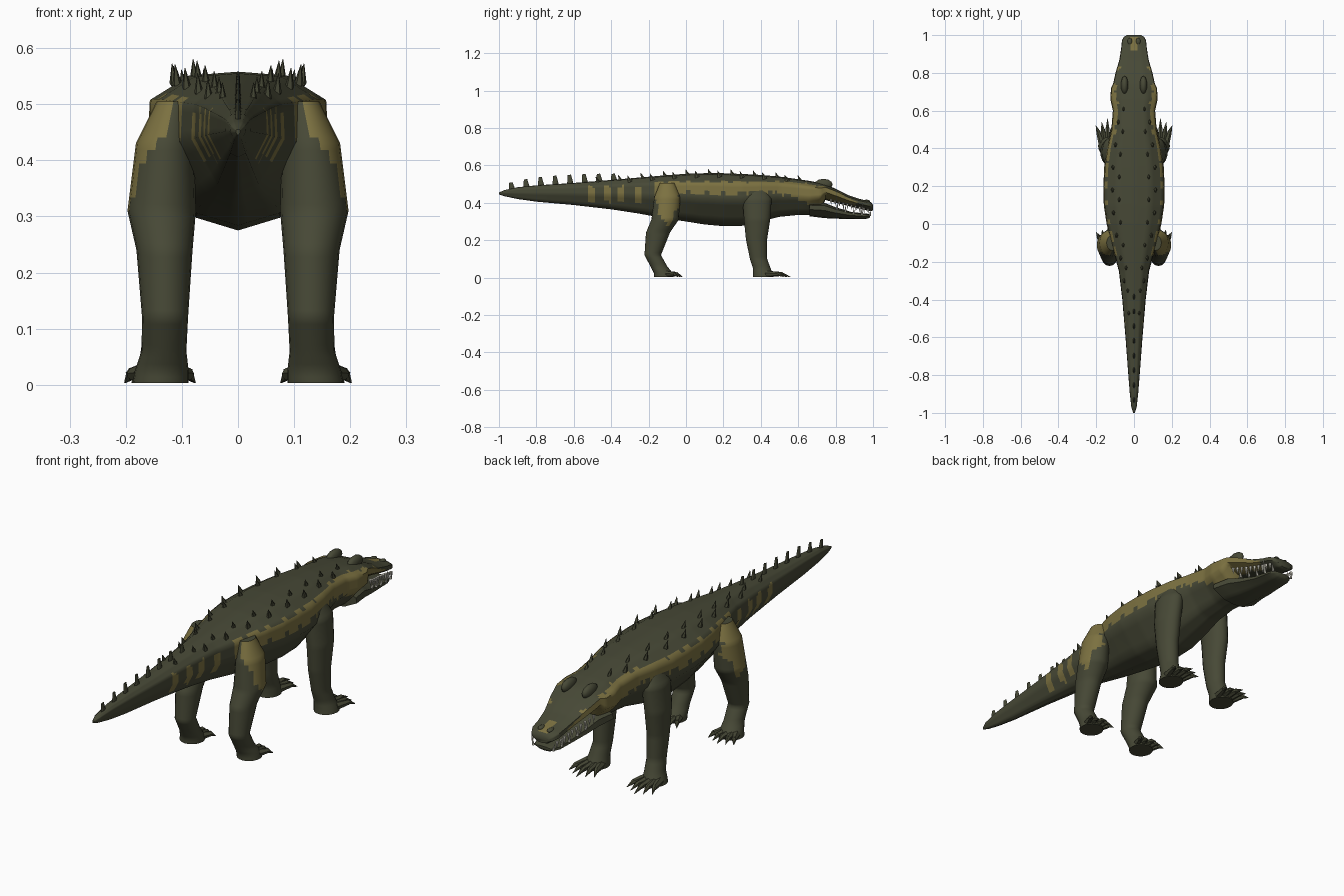
import bpy, bmesh, math
from mathutils import Vector, Matrix

cube = bpy.data.objects.get("Cube")
if cube:
    bpy.data.objects.remove(cube, do_unlink=True)


def material(name, rgb):
    m = bpy.data.materials.new(name)
    m.use_nodes = True
    m.diffuse_color = (*rgb, 1)
    bsdf = next(n for n in m.node_tree.nodes if n.type == 'BSDF_PRINCIPLED')
    bsdf.inputs["Base Color"].default_value = (*rgb, 1)
    bsdf.inputs["Roughness"].default_value = 0.8
    return m


HIDE = material("dark olive hide", (0.063, 0.066, 0.037))
BAND = material("light olive band", (0.2, 0.165, 0.052))
TOOTH = material("ivory tooth", (0.75, 0.73, 0.62))


def finish(bm, name, mats, rule=None, angle=60):
    bmesh.ops.recalc_face_normals(bm, faces=bm.faces)
    if rule:
        for f in bm.faces:
            f.material_index = int(rule(*f.calc_center_median()))
    me = bpy.data.meshes.new(name)
    bm.to_mesh(me)
    bm.free()
    for m in mats:
        me.materials.append(m)
    ob = bpy.data.objects.new(name, me)
    bpy.context.collection.objects.link(ob)
    bpy.ops.object.select_all(action='DESELECT')
    ob.select_set(True)
    bpy.context.view_layer.objects.active = ob
    bpy.ops.object.shade_smooth_by_angle(angle=math.radians(angle))
    return ob


def resample(rows, step):
    """Insert linear in-between rows so no gap in the first value exceeds step."""
    out = [rows[0]]
    for a, b in zip(rows, rows[1:]):
        n = max(1, math.ceil(abs(b[0] - a[0]) / step))
        out += [tuple(p + (q - p) * i / n for p, q in zip(a, b)) for i in range(1, n + 1)]
    return out


def interp(t, pts):
    for a, b in zip(pts, pts[1:]):
        if t <= b[0]:
            k = max(0, (t - a[0]) / (b[0] - a[0]))
            return a[1] + (b[1] - a[1]) * k
    return pts[-1][1]


def loft(name, rows, step, ring, mats, rule=None):
    bm = bmesh.new()
    rings = [[bm.verts.new(p) for p in ring(*r)] for r in resample(rows, step)]
    n = len(rings[0])
    for a, b in zip(rings, rings[1:]):
        for i in range(n):
            j = (i + 1) % n
            bm.faces.new((a[i], a[j], b[j], b[i]))
    bm.faces.new(rings[0])
    bm.faces.new(rings[-1])
    return finish(bm, name, mats, rule)


def spike(bm, base, tip, r, tip_r=0.0, squash=1.0, sides=6):
    """Tapered spike from base to tip, squashed along world x when asked."""
    base, tip = Vector(base), Vector(tip)
    d = tip - base
    rot = Vector((0, 0, 1)).rotation_difference(d).to_matrix().to_4x4()
    mat = Matrix.Translation((base + tip) / 2) @ Matrix.Diagonal((squash, 1, 1, 1)) @ rot
    bmesh.ops.create_cone(bm, cap_ends=True, segments=sides, radius1=r,
                          radius2=tip_r, depth=d.length, matrix=mat)


# Cross-section: (fraction of half width, fraction of height down from the top)
SECTION = [(0, 0), (.54, .025), (.97, .18), (1, .5), (.46, .92), (0, 1)]


def body_ring(y, w, top, bottom):
    half = []
    for (a, b), (c, d) in zip(SECTION, SECTION[1:]):
        half += [(a + (c - a) * k / 4, b + (d - b) * k / 4) for k in range(4)]
    half.append(SECTION[-1])
    pts = half + [(-a, b) for a, b in reversed(half[1:-1])]
    return [(a * w, y, top - b * (top - bottom)) for a, b in pts]


# Trunk, tail and upper jaw: y, half width, top, bottom
BODY = [(-1, .004, .455, .445), (-.97, .014, .468, .435), (-.9, .022, .483, .42),
        (-.8, .03, .493, .406), (-.6, .045, .506, .388), (-.4, .062, .522, .365),
        (-.25, .08, .535, .342), (-.12, .115, .546, .318), (0, .145, .555, .3),
        (.1, .16, .558, .284), (.2, .162, .558, .275), (.3, .158, .554, .277),
        (.4, .143, .549, .3), (.5, .12, .54, .325), (.6, .112, .526, .335),
        (.66, .125, .517, .335), (.72, .122, .505, .36), (.745, .11, .498, .415),
        (.8, .098, .475, .4), (.87, .077, .44, .382), (.93, .068, .42, .367),
        (.97, .064, .411, .358), (.99, .054, .402, .355), (1, .038, .388, .36)]
HEAD_LOW = [(.56, .44), (.61, .42), (.66, .385), (.72, .39), (.8, .4), (.92, .385)]
HEAD_HIGH = [(.56, .512), (.66, .5), (.72, .49), (.8, .462), (.92, .402)]


def body_paint(x, y, z):
    wig = .006 * math.sin(y * 70) + .004 * math.sin(y * 131)
    if y > .915:
        return abs(x) < .02 and z > .395 and y < .99
    if y > .56:
        return abs(x) > .035 and interp(y, HEAD_LOW) + wig < z < interp(y, HEAD_HIGH) + wig / 2
    if y > -.17:
        low = interp(y, [(-.17, .42), (0, .455), (.2, .445), (.4, .465), (.56, .44)])
        return low + wig < z < .513 + wig / 2 and abs(x) > .05
    # Broken bars along the tail
    bars = ((-.5, .016), (-.42, .02), (-.345, .022), (-.255, .016))
    return any(abs(y - c + wig * .5) < w for c, w in bars) and .4 < z - wig < .485


loft("body", BODY, .0125, body_ring, [HIDE, BAND], body_paint)

# Lower jaw
JAW = [(.66, .112, .4, .328), (.74, .098, .4, .318), (.8, .084, .376, .315),
       (.88, .066, .352, .313), (.95, .058, .343, .312), (.975, .05, .341, .316),
       (.985, .034, .338, .324)]
loft("lower_jaw", JAW, .03, body_ring, [HIDE])

# Teeth along both jaws, with a few long fangs
teeth = bmesh.new()
for s in (-1, 1):
    for i in range(10):
        y = .775 + i * .022
        w = interp(y, [(r[0], r[1]) for r in BODY]) * .93
        z = interp(y, [(r[0], r[3]) for r in BODY]) + .012
        length = .042 if i in (3, 7) else .03
        spike(teeth, (s * w, y, z), (s * w * 1.02, y + .002, z - length), .007)
        if i % 2:
            jw = interp(y, [(r[0], r[1]) for r in JAW])
            jz = interp(y, [(r[0], r[2]) for r in JAW]) - .01
            tall = .065 if i == 7 else .035
            spike(teeth, (s * jw * .95, y + .011, jz), (s * jw * 1.12, y + .013, jz + tall), .006)
finish(teeth, "teeth", [TOOTH], angle=30)

# Brow ridges and nostril bumps
bumps = bmesh.new()
for s in (-1, 1):
    for pos, size in (((s * .05, .735, .498), (.02, .05, .03)),
                      ((s * .022, .965, .408), (.013, .02, .009))):
        bmesh.ops.create_icosphere(bumps, subdivisions=2, radius=1,
                                   matrix=Matrix.Translation(pos) @ Matrix.Diagonal((*size, 1)))
finish(bumps, "brow_and_nostril_bumps", [HIDE])

# Back scutes: two rows on each side, following the trunk
scutes = bmesh.new()
TOPS = [(r[0], r[2]) for r in BODY]
WIDTHS = [(r[0], r[1]) for r in BODY]
for s in (-1, 1):
    for first, count, frac, drop in ((-.47, 10, .48, .012), (-.3, 8, .7, .02)):
        for i in range(count):
            y = first + i * .12
            x, z = s * interp(y, WIDTHS) * frac, interp(y, TOPS) - drop
            spike(scutes, (x, y, z), (x * 1.05, y - .012, z + .034), .014, .001, .6, 5)
finish(scutes, "back_scutes", [HIDE], angle=30)

# Upright blades on the tail midline
blades = bmesh.new()
for i in range(8):
    y = -.93 + i * .078
    z = interp(y, TOPS) - .01
    tall = .035 + .02 * math.sin(math.pi * (i + 1) / 9)
    spike(blades, (0, y, z), (0, y - .006, z + tall), .018, .009, .35, 6)
finish(blades, "tail_blades", [HIDE], angle=30)


def leg_ring(z, cx, cy, rx, ry):
    return [(cx + rx * math.cos(a), cy + ry * math.sin(a), z)
            for a in (math.tau * i / 20 for i in range(20))]


# Legs: z, centre x, centre y, radius x, radius y
HIND = [(.505, .115, -.1, .03, .04), (.43, .13, -.1, .052, .07),
        (.31, .136, -.112, .061, .073), (.24, .131, -.15, .05, .064),
        (.12, .13, -.178, .041, .044), (.06, .132, -.145, .04, .045),
        (.025, .136, -.122, .048, .05), (.003, .138, -.118, .05, .052)]
FORE = [(.47, .115, .38, .025, .05), (.42, .122, .38, .046, .078),
        (.31, .132, .38, .046, .07), (.2, .13, .377, .041, .056),
        (.1, .13, .388, .037, .046), (.05, .134, .405, .041, .047),
        (.02, .138, .412, .048, .053), (.003, .14, .413, .05, .055)]


def thigh_paint(x, y, z):
    reach = .062 * min(1, (z - .26) / .14)
    return abs(x) > .14 and abs(y + .098 + .008 * math.sin(z * 60)) < reach or z > .44 and abs(x) > .12


for side, s in (("left", 1), ("right", -1)):
    for kind, rows, rule, reach in (("hind", HIND, thigh_paint, .1), ("front", FORE, None, .145)):
        mirrored = [(z, s * cx, cy, rx, ry) for z, cx, cy, rx, ry in rows]
        loft(f"{side}_{kind}_leg", mirrored, .0125, leg_ring, [HIDE, BAND], rule)
        # Five splayed toes ending in claws
        toes = bmesh.new()
        _, cx, cy, _, _ = mirrored[-1]
        for k in range(-2, 3):
            start = Vector((cx + k * .016, cy + .015, .02))
            knuckle = Vector((cx + k * .025, cy + reach * (.68 - .07 * abs(k)), .019))
            tip = Vector((cx + k * .031, cy + reach * (1 - .13 * abs(k)), .004))
            spike(toes, start, knuckle, .017, .011)
            spike(toes, knuckle - (tip - knuckle) * .1, tip, .011, .001)
        finish(toes, f"{side}_{kind}_toes", [HIDE], angle=35)
